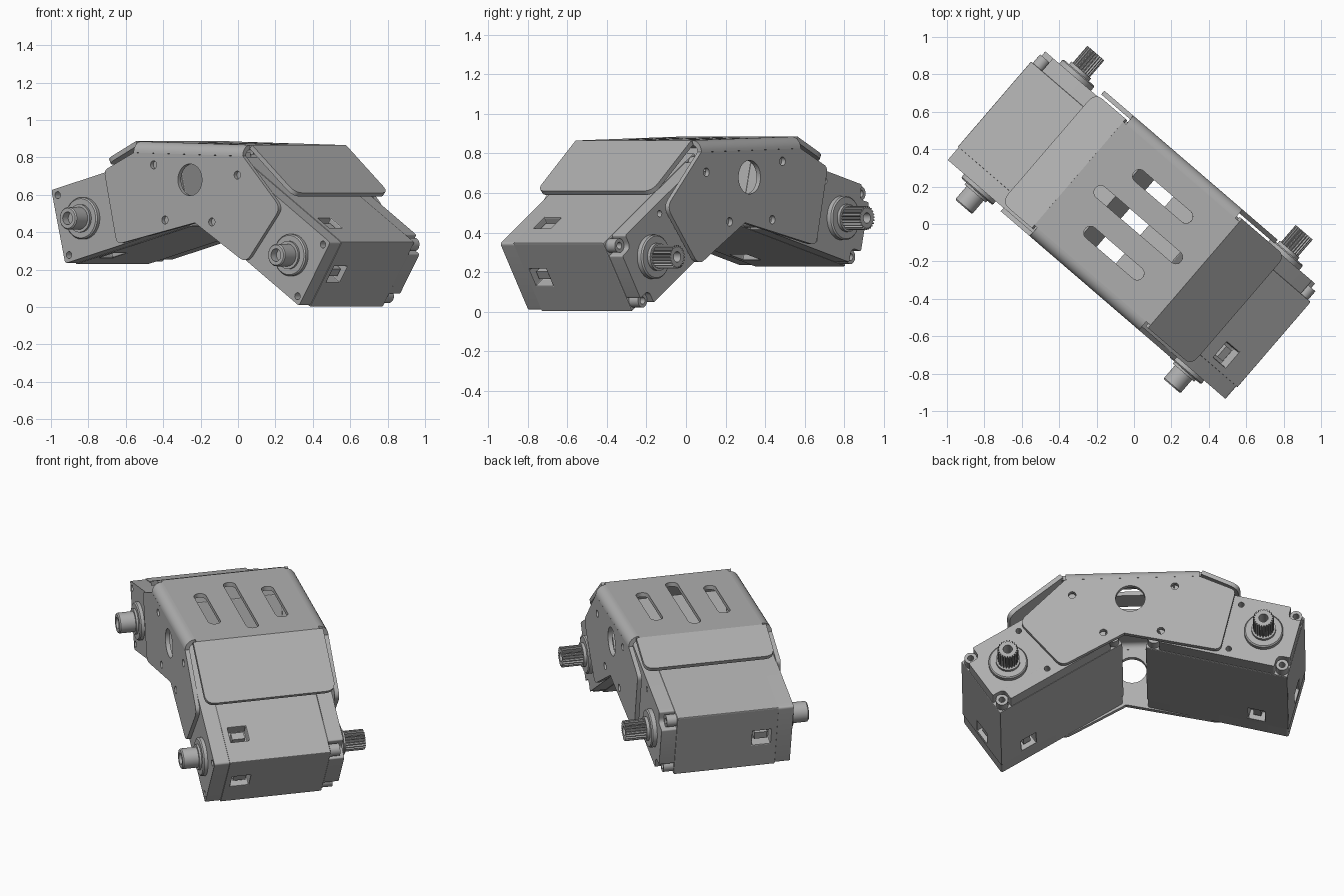
import bpy, bmesh, math
from mathutils import Matrix, Vector

cube = bpy.data.objects.get("Cube")
if cube:
    bpy.data.objects.remove(cube, do_unlink=True)

grey = bpy.data.materials.new("plain_grey")
grey.use_nodes = True
grey.diffuse_color = (0.43, 0.43, 0.43, 1)
grey.node_tree.nodes["Principled BSDF"].inputs["Base Color"].default_value = (0.43, 0.43, 0.43, 1)

TURN = Matrix.Rotation(math.radians(-40.7), 4, 'Z')


def frame(origin, x, y, z):
    m = Matrix((x, y, z)).transposed().to_4x4()
    m.translation = origin
    return m


def finish(bm, name, m, final=True):
    """Place the mesh in the turned assembly and make a shaded object."""
    bmesh.ops.remove_doubles(bm, verts=bm.verts, dist=0.0002)
    bm.transform(TURN @ m)
    bmesh.ops.recalc_face_normals(bm, faces=bm.faces)
    me = bpy.data.meshes.new(name)
    bm.to_mesh(me)
    bm.free()
    ob = bpy.data.objects.new(name, me)
    bpy.context.scene.collection.objects.link(ob)
    me.materials.append(grey)
    if final:
        me.shade_smooth()
        me.set_sharp_from_angle(angle=math.radians(32))
    return ob


def rounded(corners, n=6):
    """Outline from (x, y, radius) corners."""
    out = []
    for i, (x, y, r) in enumerate(corners):
        p = Vector((x, y))
        if not r:
            out.append(p)
            continue
        a = p + (Vector(corners[i - 1][:2]) - p).normalized() * r
        b = p + (Vector(corners[(i + 1) % len(corners)][:2]) - p).normalized() * r
        for k in range(n + 1):
            t = k / n
            out.append(a * (1 - t) ** 2 + p * 2 * t * (1 - t) + b * t * t)
    return out


def circle(cx, cy, r, stretch=0, n=32):
    """Circle, or a slot when stretched along x."""
    pts = []
    for k in range(n):
        a = 2 * math.pi * (k + 0.5) / n
        pts.append((cx + r * math.cos(a) + math.copysign(stretch, math.cos(a)), cy + r * math.sin(a)))
    return pts


def plate(name, outline, holes, thick, m):
    """Flat plate with holes, thickness centred on local z."""
    cu = bpy.data.curves.new(name + "_curve", 'CURVE')
    cu.dimensions, cu.fill_mode, cu.extrude = '2D', 'BOTH', thick / 2
    for loop in [outline] + holes:
        s = cu.splines.new('POLY')
        s.points.add(len(loop) - 1)
        for q, p in zip(s.points, loop):
            q.co = (p[0], p[1], 0, 1)
        s.use_cyclic_u = True
    tmp = bpy.data.objects.new("tmp", cu)
    bpy.context.scene.collection.objects.link(tmp)
    me = bpy.data.meshes.new_from_object(tmp.evaluated_get(bpy.context.evaluated_depsgraph_get()))
    bm = bmesh.new()
    bm.from_mesh(me)
    bpy.data.objects.remove(tmp)
    bpy.data.curves.remove(cu)
    bpy.data.meshes.remove(me)
    return finish(bm, name, m)


def lathe(name, profile, m, n=40):
    """Closed (radius, height) profile spun about local z."""
    bm = bmesh.new()
    rings = [[bm.verts.new((r * math.cos(2 * math.pi * k / n), r * math.sin(2 * math.pi * k / n), h))
              for k in range(n)] for r, h in profile]
    for a, b in zip(rings, rings[1:]):
        for k in range(n):
            j = (k + 1) % n
            bm.faces.new((a[k], a[j], b[j], b[k]))
    for ring in (rings[0], rings[-1]):
        bm.faces.new(ring)
    return finish(bm, name, m)


def boxes(name, specs, m, final=True):
    bm = bmesh.new()
    for c, s in specs:
        bmesh.ops.create_cube(bm, size=1, matrix=Matrix.Translation(c) @ Matrix.Diagonal((*s, 1)))
    return finish(bm, name, m, final)


def side(y):
    """Local xy plane stands upright along the length at depth y."""
    return frame((0, y, 0), (1, 0, 0), (0, 0, 1), (0, 1, 0))


# Bracket: slotted top plate with rolled edges
T, HALF, R, MID = 0.026, 0.425, 0.06, 0.012
tilt = Matrix.Translation((0, MID, 0.876)) @ Matrix.Rotation(math.radians(1.4), 4, 'Y')
FL, FR, W = -0.40, 0.42, HALF - R
top = [(FL, -W), (FR, -W), (FR, W), (FL, W)]
slots = [circle(0.02, v, 0.036, s) for v, s in ((-0.2, 0.165), (0, 0.265), (0.2, 0.165))]
plate("bracket_top", top, slots, T, tilt @ Matrix.Translation((0, 0, -T / 2)))
arc = [(math.sin(k * math.pi / 16), math.cos(k * math.pi / 16)) for k in range(9)]
bend = [(W + R * s, R * c - R) for s, c in arc] + [(W + (R - T) * s, (R - T) * c - R) for s, c in reversed(arc)]
for sgn, label in ((-1, "front"), (1, "back")):
    plate("bracket_bend_" + label, bend, [], 0.77,
          tilt @ frame((0.005, 0, 0), (0, sgn, 0), (0, 0, 1), (1, 0, 0)))
    # Side plate with sloping arms
    outline = rounded([(-0.59, 0.73, 0.03), (-0.50, 0.335, 0.04), (0.05, 0.45, 0), (0.41, 0.235, 0.05),
                       (0.655, 0.53, 0.05), (0.39, 0.806, 0), (-0.38, 0.825, 0)])
    holes = [circle(0.016, 0.68, 0.085)]
    holes += [circle(x, z, 0.022, 0, 16) for x, z in ((-0.24, 0.76), (0.35, 0.705), (-0.16, 0.465), (0.17, 0.455))]
    plate("bracket_side_" + label, outline, holes, T, side(MID + sgn * (HALF - T / 2)))

# Bracket: folded end flaps
for label, a, b in (("left", (FL, 0.886), (-0.615, 0.785)), ("right", (FR, 0.866), (0.725, 0.61))):
    d = Vector((b[0] - a[0], 0, b[1] - a[1]))
    length = d.length
    d.normalize()
    up = Vector((-d.z, 0, d.x)) * (1 if d.x > 0 else -1)
    outline = rounded([(0, -0.385, 0), (length, -0.385, 0.06), (length, 0.385, 0.06), (0, 0.385, 0)])
    plate("bracket_flap_" + label, outline, [], T,
          frame(Vector((a[0], MID, a[1])) - up * T / 2, d, (0, 1, 0), up))


def servo(label, end, degrees, sgn):
    """Motor block; local x runs outwards to its end, z is its upper side."""
    a = math.radians(degrees)
    m = frame((end[0], 0, end[1]), (sgn * math.cos(a), 0, -math.sin(a)), (0, 1, 0),
              (sgn * math.sin(a), 0, math.cos(a)))
    L, H, D, C = 0.84, 0.205, 0.39, 0.09
    ax, py = -0.19, -0.21

    # Middle shell with three connector pockets
    core = boxes(label + "_servo_body", [((-L / 2, 0, 0), (L, 2 * (D - C), 2 * H))], m, False)
    cutter = boxes(label + "_pocket_cutter", [((ax, py, H), (0.1, 0.11, 0.12)), ((ax, py, -H), (0.1, 0.11, 0.12)),
                                              ((0, py, 0), (0.12, 0.11, 0.1))], m, False)
    mod = core.modifiers.new("pockets", 'BOOLEAN')
    mod.object, mod.operation, mod.solver = cutter, 'DIFFERENCE', 'EXACT'
    me = bpy.data.meshes.new_from_object(core.evaluated_get(bpy.context.evaluated_depsgraph_get()))
    core.modifiers.clear()
    core.data = me
    bpy.data.objects.remove(cutter)
    bev = core.modifiers.new("soft_edges", 'BEVEL')
    bev.width, bev.segments = 0.006, 2
    boxes(label + "_connectors", [((ax, py, H - 0.045), (0.045, 0.075, 0.05)),
                                  ((ax, py, 0.045 - H), (0.045, 0.075, 0.05)),
                                  ((-0.045, py, 0), (0.05, 0.075, 0.045))], m)

    # Front cover with screw holes
    e = 0.003
    cover = rounded([(-L + e, -H + e, 0.015), (-e, -H + e, 0.015), (-e, H - e, 0.015), (-L + e, H - e, 0.015)])
    spots = [(x, z) for x in (-0.04, 0.04 - L) for z in (-0.165, 0.165)]
    plate(label + "_front_cover", cover, [circle(x, z, 0.019, 0, 16) for x, z in spots], C, m @ side(C / 2 - D))

    # Back cover with notched corners holding screw posts
    n, x0, x1, z1 = 0.075, -L + e, -e, H - e
    notched = rounded([(x0 + n, -z1, 0.01), (x1 - n, -z1, 0.01), (x1 - n, n - z1, 0.035), (x1, n - z1, 0.01),
                       (x1, z1 - n, 0.01), (x1 - n, z1 - n, 0.035), (x1 - n, z1, 0.01), (x0 + n, z1, 0.01),
                       (x0 + n, z1 - n, 0.035), (x0, z1 - n, 0.01), (x0, n - z1, 0.01), (x0 + n, n - z1, 0.035)])
    mounts = [circle(x, z, 0.017, 0, 16) for x in (-0.36, -0.62) for z in (-0.15, 0.15)]
    plate(label + "_back_cover", notched, mounts, C, m @ side(D - C / 2))
    for i, (x, z) in enumerate(spots):
        plate(f"{label}_screw_post_{i}", circle(x, z, 0.036, 0, 20), [circle(x, z, 0.018, 0, 16)], 0.06,
              m @ side(D - C + 0.03))

    # Idler hub in front, splined shaft behind
    front = m @ frame((ax, -D, 0), (1, 0, 0), (0, 0, 1), (0, -1, 0))
    lathe(label + "_idler_hub", [(0.112, -0.01), (0.112, 0.02), (0.105, 0.027), (0.075, 0.027), (0.075, 0.04),
                                 (0.06, 0.04), (0.06, 0.128), (0.054, 0.135), (0.034, 0.135), (0.034, 0.09)], front)
    back = m @ frame((ax, D, 0), (1, 0, 0), (0, 0, 1), (0, 1, 0))
    lathe(label + "_shaft_collar", [(0.112, -0.01), (0.112, 0.025), (0.105, 0.032), (0.07, 0.032), (0.07, 0.05)], back)
    teeth = []
    for k in range(88):
        r = 0.06 if k % 4 < 2 else 0.05
        t = 2 * math.pi * k / 88
        teeth.append((r * math.cos(t), r * math.sin(t)))
    plate(label + "_splined_shaft", teeth, [circle(0, 0, 0.027, 0, 20)], 0.14, back @ Matrix.Translation((0, 0, 0.1)))


servo("right", (-0.935, 0.428), 14, -1)
servo("left", (0.878, 0.174), 33, 1)
